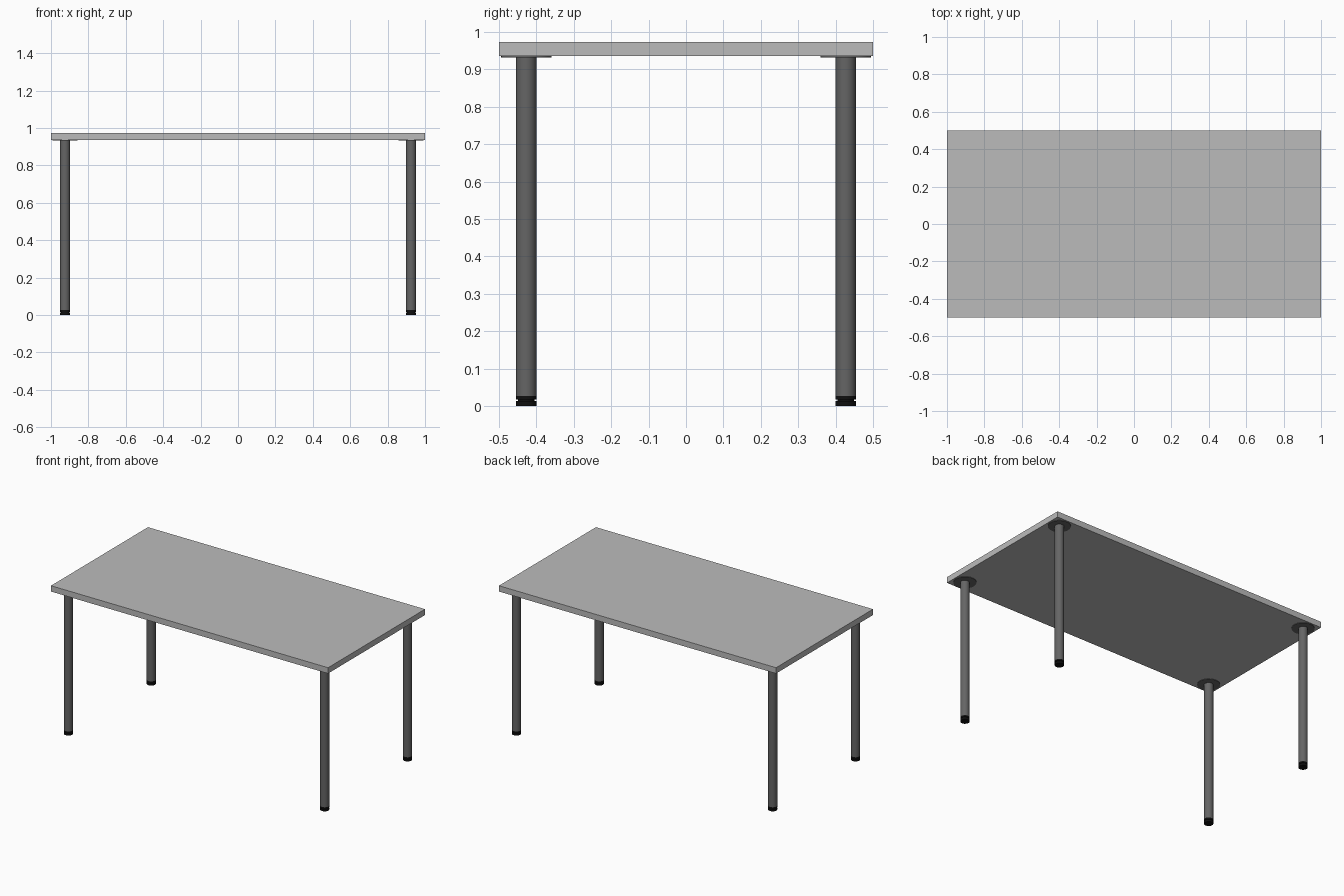
import bpy

cube = bpy.data.objects.get("Cube")
if cube:
    bpy.data.objects.remove(cube, do_unlink=True)


def material(name, value):
    mat = bpy.data.materials.new(name)
    mat.use_nodes = True
    colour = (value, value, value, 1)
    mat.diffuse_color = colour
    mat.node_tree.nodes["Principled BSDF"].inputs["Base Color"].default_value = colour
    return mat


light_grey = material("light grey", 0.5)
dark_grey = material("dark grey", 0.13)
black = material("black", 0.005)


def cylinder(name, x, y, bottom, top, radius, mat):
    bpy.ops.mesh.primitive_cylinder_add(
        vertices=48, radius=radius, depth=top - bottom,
        location=(x, y, (bottom + top) / 2))
    obj = bpy.context.object
    obj.name = name
    obj.data.materials.append(mat)
    bpy.ops.object.shade_smooth_by_angle()


# Table top
TOP, UNDER = 0.973, 0.935
bpy.ops.mesh.primitive_cube_add(size=1, location=(0, 0, (TOP + UNDER) / 2))
table_top = bpy.context.object
table_top.name = "table_top"
table_top.scale = (2, 1, TOP - UNDER)
bpy.ops.object.transform_apply(location=False, rotation=False, scale=True)
table_top.data.materials.append(light_grey)

# Legs: mounting plate, tube, collar, narrow neck and foot
RADIUS = 0.027
for side, x in (("right", -0.925), ("left", 0.925)):
    for end, y in (("front", -0.427), ("back", 0.427)):
        place = f"{end}_{side}"
        cylinder(f"{place}_mounting_plate", x, y, UNDER - 0.003, UNDER, 0.067, dark_grey)
        cylinder(f"{place}_leg", x, y, 0.027, UNDER - 0.003, RADIUS, dark_grey)
        cylinder(f"{place}_collar", x, y, 0.017, 0.027, RADIUS, black)
        cylinder(f"{place}_foot_neck", x, y, 0.013, 0.017, 0.022, black)
        cylinder(f"{place}_foot", x, y, 0, 0.013, RADIUS, black)
